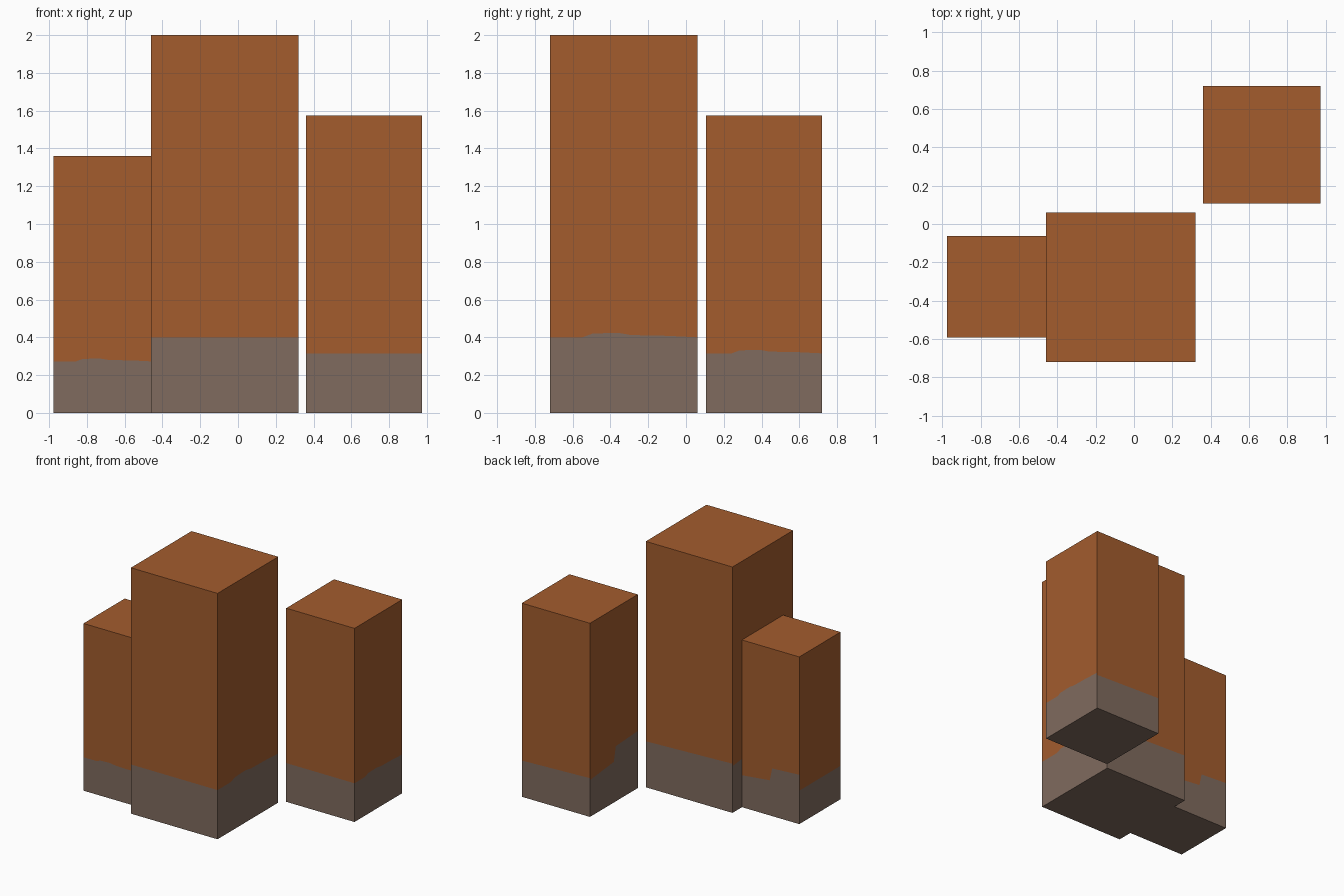
import bpy, bmesh, math
from mathutils import Matrix, Vector

if "Cube" in bpy.data.objects:
    bpy.data.objects.remove(bpy.data.objects["Cube"])


def material(name, rgb):
    m = bpy.data.materials.new(name)
    m.diffuse_color = (*rgb, 1)
    m.use_nodes = True
    m.node_tree.nodes["Principled BSDF"].inputs["Base Color"].default_value = m.diffuse_color
    return m


RUST = material("rust_brown", (0.366, 0.107, 0.027))
STONE = material("grey_brown_base", (0.216, 0.147, 0.112))

# Top of the grey base on each side, seen from outside:
# (position left to right 0-1, height as a fraction of the pillar)
STRAIGHT = [(0, .2), (1, .2)]
BUMP = [(0, .2), (.22, .2), (.29, .21), (.46, .212), (.55, .206), (.8, .204), (1, .2)]
SLOPE = [(0, .187), (1, .2)]
JUMP = [(0, .19), (.25, .2), (.5, .21), (.54, .285), (1, .295)]
SIDES = [STRAIGHT, BUMP, SLOPE, JUMP]   # front, right, back, left


def pillar(name, x, y, size, height, turn=0):
    bm = bmesh.new()
    h = size / 2

    def face(points, mat):
        bm.faces.new([bm.verts.new(p) for p in points]).material_index = mat

    # four walls, each cut along its base line
    for i, line in enumerate(SIDES):
        rot = Matrix.Rotation(math.radians(90 * i), 3, 'Z')

        def at(t, z):
            return rot @ Vector((-h + t * size, -h, z * height))

        edge = [at(t, z) for t, z in line]
        face([at(0, 0), at(1, 0)] + edge[::-1], 1)
        face(edge + [at(1, 1), at(0, 1)], 0)
    # top and underside
    face([(-h, -h, height), (h, -h, height), (h, h, height), (-h, h, height)], 0)
    face([(-h, h, 0), (h, h, 0), (h, -h, 0), (-h, -h, 0)], 1)
    bmesh.ops.remove_doubles(bm, verts=bm.verts, dist=1e-5)
    bmesh.ops.rotate(bm, verts=bm.verts, matrix=Matrix.Rotation(math.radians(turn), 3, 'Z'))

    mesh = bpy.data.meshes.new(name)
    bm.to_mesh(mesh)
    bm.free()
    mesh.materials.append(RUST)
    mesh.materials.append(STONE)
    ob = bpy.data.objects.new(name, mesh)
    ob.location = (x, y, 0)
    bpy.context.collection.objects.link(ob)


pillar("tall_pillar", -0.07, -0.33, 0.78, 2.0)
pillar("short_pillar", -0.711, -0.327, 0.53, 1.36, turn=-90)
pillar("medium_pillar", 0.667, 0.413, 0.614, 1.575)
